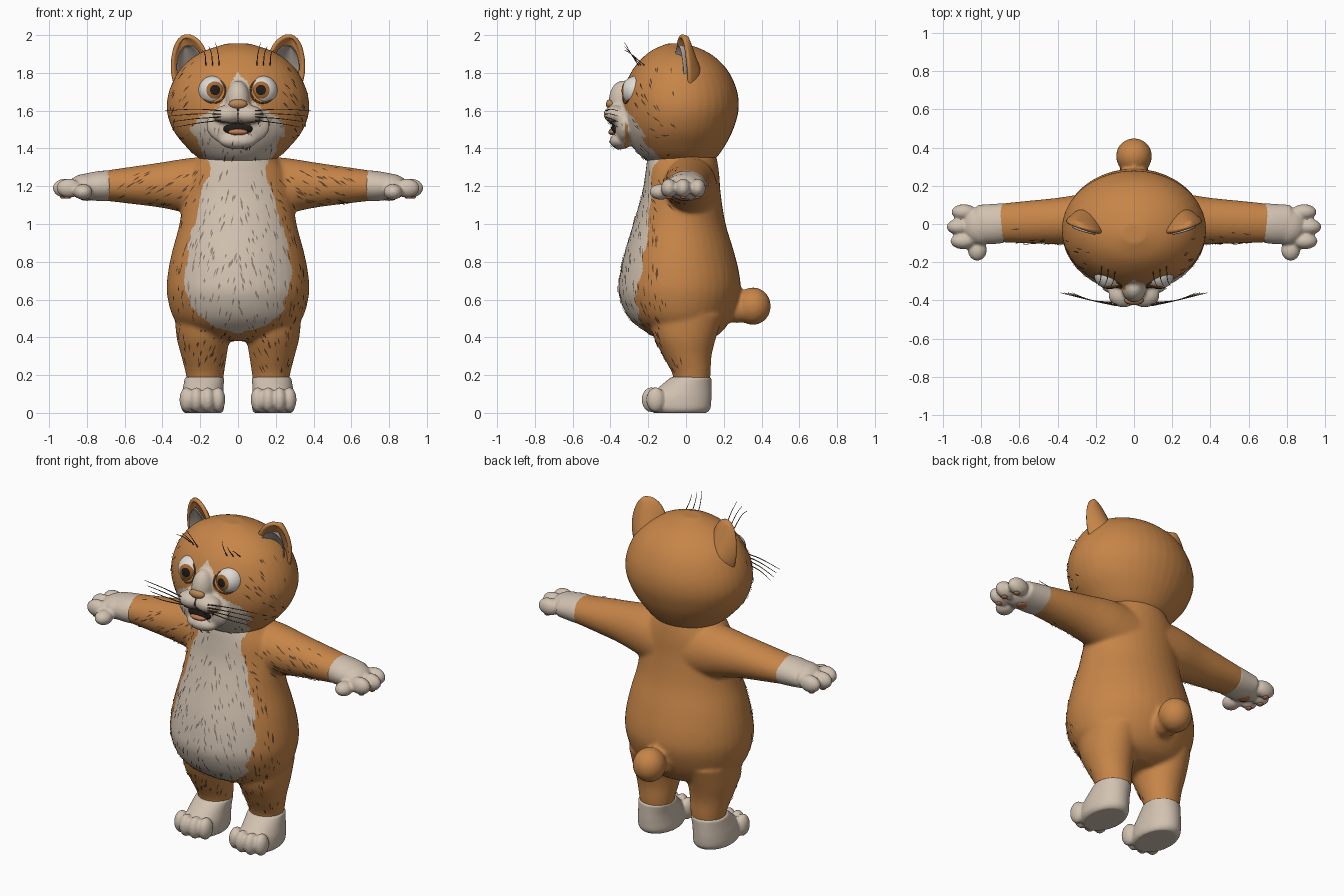
import bpy, bmesh, math, random
from mathutils import Vector, Matrix, noise
from mathutils.bvhtree import BVHTree

if "Cube" in bpy.data.objects:
    bpy.data.objects.remove(bpy.data.objects["Cube"])
random.seed(4)

def material(name, *rgb):
    m = bpy.data.materials.new(name)
    m.use_nodes = True
    m.diffuse_color = (*rgb, 1)
    m.node_tree.nodes["Principled BSDF"].inputs["Base Color"].default_value = (*rgb, 1)
    return m

ORANGE = material("orange fur", .57, .235, .065)
CREAM = material("cream fur", .64, .54, .44)
BROWN = material("dark brown fur", .13, .06, .025)
GREY = material("grey brown fur", .3, .24, .19)
NOSE = material("tan nose", .5, .24, .09)
WHITE = material("eye white", .75, .71, .66)
IRIS = material("amber iris", .38, .14, .03)
BLACK = material("soft black", .015, .012, .01)
TONGUE = material("tongue", .52, .2, .09)
EAR = material("inner ear grey", .42, .36, .31)

def finish(name, bm, mats):
    mesh = bpy.data.meshes.new(name)
    bm.to_mesh(mesh)
    bm.free()
    for m in mats:
        mesh.materials.append(m)
    mesh.shade_smooth()
    ob = bpy.data.objects.new(name, mesh)
    bpy.context.collection.objects.link(ob)
    return ob

def fuse(name, bm, mats, voxel=.008, smooth=4, rule=None):
    """Blend overlapping volumes into one skin and colour it by a rule."""
    bmesh.ops.recalc_face_normals(bm, faces=bm.faces)
    ob = finish(name, bm, [])
    mod = ob.modifiers.new("blend", 'REMESH')
    mod.mode, mod.voxel_size = 'VOXEL', voxel
    mod = ob.modifiers.new("soften", 'SMOOTH')
    mod.factor, mod.iterations = .5, smooth
    graph = bpy.context.evaluated_depsgraph_get()
    ob.data = bpy.data.meshes.new_from_object(ob.evaluated_get(graph))
    ob.modifiers.clear()
    ob.data.shade_smooth()
    for m in mats:
        ob.data.materials.append(m)
    for p in ob.data.polygons:
        p.material_index = int(rule(p.center, p.normal)) if rule else 0
    return BVHTree.FromPolygons([v.co for v in ob.data.vertices], [tuple(p.vertices) for p in ob.data.polygons])

def ball(bm, centre, radius, s=1):
    m = Matrix.Translation((s * centre[0], *centre[1:])) @ Matrix.Diagonal((*radius, 1))
    bmesh.ops.create_uvsphere(bm, u_segments=24, v_segments=12, radius=1, matrix=m)

def spline(rows):
    """Smooth interpolation through rows of numbers."""
    rows, out = [Vector(r) for r in rows], []
    for i, (p, q) in enumerate(zip(rows, rows[1:])):
        before, after = rows[max(i - 1, 0)], rows[min(i + 2, len(rows) - 1)]
        for t in (0, .25, .5, .75):
            bend = (q - before) * (.5 * t * (1 - t) ** 2) - (after - p) * (.5 * t * t * (1 - t))
            out.append(p + (q - p) * (t * t * (3 - 2 * t)) + bend)
    return out + [rows[-1]]

def loft(bm, rows, axis='z', s=1, n=40):
    """Rows: position on axis, centre and radius across, low and high limit."""
    rings = []
    for t, c, r, lo, hi in spline(rows):
        ring = []
        for k in range(n):
            a = c + r * math.cos(math.tau * k / n)
            b = (lo + hi) / 2 + (hi - lo) / 2 * math.sin(math.tau * k / n)
            ring.append(bm.verts.new((s * a, b, t) if axis == 'z' else (s * t, a, b)))
        rings.append(ring)
    for low, high in zip(rings, rings[1:]):
        for k in range(n):
            bm.faces.new((low[k - 1], low[k], high[k], high[k - 1]))
    bm.faces.new(rings[0])
    bm.faces.new(rings[-1])

def patch(table):
    """True inside the ragged pale patch whose half width follows the table."""
    def rule(c, n):
        ragged = .02 * noise.noise(Vector((c.x * 30, c.y * 30, c.z * 9)))
        for (z0, w0), (z1, w1) in zip(table, table[1:]):
            if z0 <= c.z <= z1:
                width = w0 + (w1 - w0) * (c.z - z0) / (z1 - z0)
                return c.y < -.08 and n.y < .3 and abs(c.x) < width + ragged
        return False
    return rule

BIB = patch([(.42, 0), (.46, .14), (.55, .24), (.7, .285), (.9, .26), (1.1, .2), (1.3, .15), (1.42, .19)])
MASK = patch([(1.3, .16), (1.42, .21), (1.5, .25), (1.56, .22), (1.6, .14), (1.65, .075), (1.74, .045), (1.81, 0)])

# Torso with arms, legs and tail
bm = bmesh.new()
loft(bm, [(.38, 0, .12, -.12, .1), (.42, 0, .26, -.2, .18), (.5, 0, .34, -.3, .24), (.62, 0, .375, -.355, .285),
          (.72, 0, .374, -.352, .285), (.85, 0, .35, -.325, .255), (1, 0, .31, -.28, .21),
          (1.15, 0, .29, -.235, .185), (1.27, 0, .265, -.215, .175), (1.36, 0, .2, -.2, .16), (1.45, 0, .15, -.15, .13)])
for s in (1, -1):
    loft(bm, [(.1, .175, .088, -.06, .115), (.2, .175, .1, -.07, .13), (.3, .18, .12, -.12, .135),
              (.4, .185, .14, -.17, .16), (.52, .185, .15, -.2, .2)], s=s)
    loft(bm, [(.1, .02, .15, 1, 1.36), (.25, .02, .14, 1.05, 1.35), (.4, .015, .122, 1.085, 1.327),
              (.55, .01, .112, 1.105, 1.305), (.72, .005, .1, 1.125, 1.28)], 'x', s)
ball(bm, (0, .355, .565), (.095, .095, .1))
ball(bm, (0, .27, .545), (.075, .1, .07))
body_skin = fuse("body", bm, [ORANGE, CREAM], .011, 8, BIB)

# Head with muzzle and chin
bm = bmesh.new()
loft(bm, [(1.31, 0, .12, -.15, .1), (1.35, 0, .21, -.23, .16), (1.42, 0, .285, -.29, .21), (1.5, 0, .345, -.325, .25),
          (1.6, 0, .377, -.34, .278), (1.7, 0, .366, -.333, .272), (1.8, 0, .32, -.293, .23),
          (1.87, 0, .255, -.24, .17), (1.92, 0, .17, -.18, .095), (1.955, 0, .06, -.1, 0)])
ball(bm, (0, -.33, 1.52), (.17, .05, .11))
ball(bm, (0, -.335, 1.65), (.065, .075, .11))
ball(bm, (0, -.345, 1.44), (.1, .06, .045))
for s in (1, -1):
    ball(bm, (.055, -.372, 1.58), (.08, .065, .05), s)
head_skin = fuse("head", bm, [ORANGE, CREAM], .009, 8, MASK)

def on_face(x, z):
    hit = head_skin.ray_cast(Vector((x, -1, z)), Vector((0, 1, 0)))[0]
    return hit or Vector((x, -.3, z))

def strand(name, points, radius, tip=1):
    cu = bpy.data.curves.new(name, 'CURVE')
    cu.dimensions, cu.bevel_depth, cu.bevel_resolution = '3D', radius, 1
    pts, line = spline(points), cu.splines.new('POLY')
    line.points.add(len(pts) - 1)
    for i, q in enumerate(pts):
        line.points[i].co = (*q, 1)
        line.points[i].radius = 1 + (tip - 1) * i / len(pts)
    cu.materials.append(BROWN)
    bpy.context.collection.objects.link(bpy.data.objects.new(name, cu))

# Nose and mouth
for name, z, sink, radius, mat in (("nose", 1.635, .008, (.05, .025, .026), NOSE),
                                   ("mouth", 1.505, .012, (.08, .03, .036), BLACK),
                                   ("tongue", 1.487, -.008, (.052, .025, .017), TONGUE)):
    bm = bmesh.new()
    ball(bm, on_face(0, z) + Vector((0, sink, 0)), radius)
    finish(name, bm, [mat])
strand("philtrum", [on_face(0, z) for z in (1.61, 1.575, 1.54)], .004)
strand("smile", [on_face(.04 * k, 1.535 + .0015 * k ** 2) for k in range(-3, 4)], .005)

def ear(name, s, scale, forward, thick, mat):
    """Curved shell with a rounded tip, shaped from a grid."""
    bm = bmesh.new()
    bmesh.ops.create_grid(bm, x_segments=14, y_segments=14, size=1)
    for vert in bm.verts:
        u, v = vert.co.x, .325 + .675 * vert.co.y
        w = scale * max(0, 1 - max(v, 0) ** 2.2) ** .62
        p = Vector((.252, -.02, 1.82)) + Vector((.09, .03, -.062)) * (u * w) + Vector((.045, 0, .172)) * (v * scale)
        p.y += .085 * (1 - u * u) * (1 - .75 * max(v, 0)) - forward
        vert.co = (s * p.x, p.y, p.z)
    bmesh.ops.remove_doubles(bm, verts=bm.verts, dist=.0005)
    ob = finish(name, bm, [mat])
    mod = ob.modifiers.new("thickness", 'SOLIDIFY')
    mod.thickness, mod.offset = thick, 0
    ob.modifiers.new("round", 'SUBSURF').levels = 1

for s, label in ((1, "left"), (-1, "right")):
    ear(label + "_ear", s, 1, 0, .024, ORANGE)
    ear(label + "_ear_lining", s, .72, .016, .008, EAR)
    # Eye: rings around the gaze axis give pupil, iris and white
    centre = on_face(s * .13, 1.705) + Vector((0, .05, 0))
    gaze = Vector((-s * .12, -1, .06)).normalized()
    bm = bmesh.new()
    turn = Matrix.Translation(centre) @ gaze.to_track_quat('Z', 'Y').to_matrix().to_4x4()
    bmesh.ops.create_uvsphere(bm, u_segments=32, v_segments=36, radius=.08, matrix=turn)
    for f in bm.faces:
        angle = math.degrees((f.calc_center_median() - centre).angle(gaze))
        f.material_index = (angle < 20) + (angle < 35)
    finish(label + "_eye", bm, [WHITE, IRIS, BLACK])
    turns = [math.tau * k / 16 for k in range(17)]
    strand(label + "_eye_rim", [on_face(centre.x + .064 * math.cos(a), centre.z + .064 * math.sin(a)) for a in turns], .005)
    # Whiskers and brow hairs
    for k in range(4):
        z = 1.6 - .017 * k
        strand(f"{label}_whisker_{k}", [on_face(s * .09, z), (s * .22, -.4, z + .008 - .008 * k),
                                        (s * (.385 - .02 * k), -.36, z - .012 * k)], .0035, .3)
    for k in range(3):
        x = .1 + .035 * k
        strand(f"{label}_brow_hair_{k}", [on_face(s * x, 1.84), (s * (x + .005), -.29, 1.9),
                                          (s * (x + .02), -.325, 1.96 - .02 * k)], .003, .3)
    # Hand: palm, three fingers, thumb and pads
    bm, pads = bmesh.new(), bmesh.new()
    loft(bm, [(.68, .005, .104, 1.122, 1.284), (.74, 0, .105, 1.122, 1.28), (.82, 0, .1, 1.13, 1.265)], 'x', s)
    ball(bm, (.8, -.01, 1.197), (.1, .1, .07), s)
    ball(pads, (.8, -.01, 1.134), (.035, .035, .011), s)
    for x, y in ((.89, .062), (.915, -.015), (.895, -.09)):
        ball(bm, (x, y, 1.19), (.066, .042, .05), s)
        ball(pads, (x + .01, y, 1.143), (.018, .018, .009), s)
    ball(bm, (.82, -.135, 1.17), (.05, .058, .042), s)
    fuse(label + "_hand", bm, [CREAM])
    finish(label + "_hand_pads", pads, [TONGUE])
    # Foot: flat sole, ankle and four toes
    bm = bmesh.new()
    loft(bm, [(0, .185, .1, -.17, .11), (.025, .187, .113, -.195, .13), (.08, .187, .113, -.195, .135),
              (.13, .184, .108, -.15, .135), (.19, .177, .104, -.078, .135)], s=s)
    for x, y in ((.105, -.165), (.16, -.185), (.22, -.185), (.272, -.16)):
        ball(bm, (x, y, .07), (.038, .05, .066), s)
    fuse(label + "_foot", bm, [CREAM])

# Fur strokes: thin tapered flecks combed down the front
for name, skin, count, reach, low, high, rule in (("body_fur_strokes", body_skin, 600, .6, .24, 1.3, BIB),
                                                  ("head_fur_strokes", head_skin, 170, .37, 1.36, 1.9, MASK)):
    bm = bmesh.new()
    for _ in range(count):
        start = Vector((random.uniform(-reach, reach), -1, random.uniform(low, high)))
        p, n = skin.ray_cast(start, Vector((0, 1, 0)))[:2]
        if p is None or n.y > -.1 or (p.z > 1.58 and abs(p.x) < .22):
            continue
        outward = 1.5 if p.z > 1.08 and abs(p.x) > .2 else .25
        comb = Vector((math.copysign(outward, p.x), 0, random.uniform(-1.2, -.8)))
        comb = (comb - n * comb.dot(n)).normalized() * random.uniform(.03, .065)
        across = n.cross(comb).normalized() * random.uniform(.003, .006)
        p = p + n * .004
        corners = (p, p + comb * .4 - across, p + comb - n * .003, p + comb * .4 + across)
        bm.faces.new([bm.verts.new(q) for q in corners]).material_index = int(rule(p, n))
    finish(name, bm, [BROWN, GREY])
